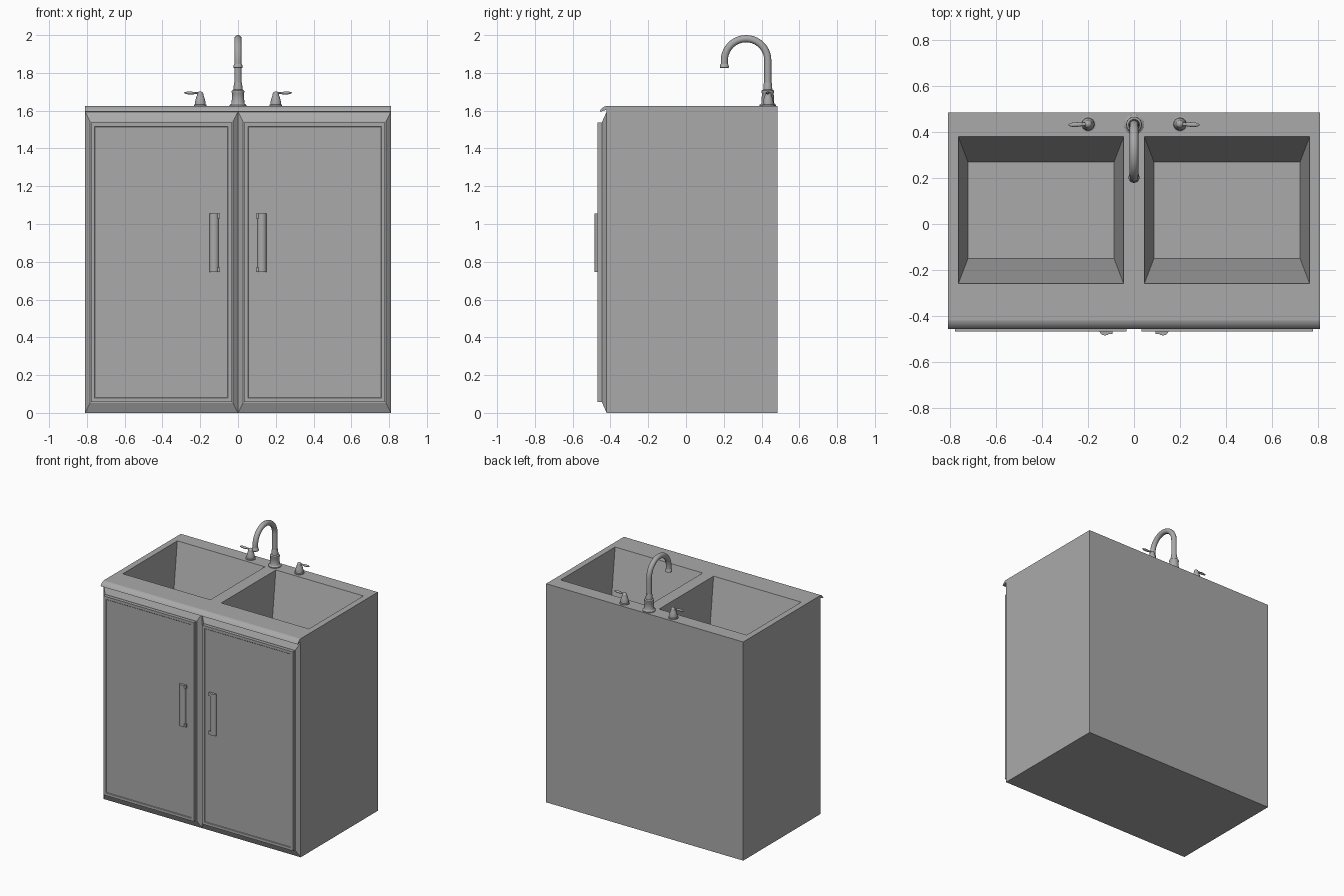
import bpy, bmesh, math
from mathutils import Matrix, Vector

cube = bpy.data.objects.get("Cube")
if cube:
    bpy.data.objects.remove(cube, do_unlink=True)

grey = bpy.data.materials.new("plain grey")
grey.use_nodes = True
GREY = (0.40, 0.40, 0.40, 1)
grey.diffuse_color = GREY
grey.node_tree.nodes["Principled BSDF"].inputs["Base Color"].default_value = GREY


def finish(name, bm, smooth=None):
    bmesh.ops.recalc_face_normals(bm, faces=bm.faces)
    mesh = bpy.data.meshes.new(name)
    bm.to_mesh(mesh)
    bm.free()
    mesh.materials.append(grey)
    obj = bpy.data.objects.new(name, mesh)
    bpy.context.collection.objects.link(obj)
    if smooth:
        bpy.ops.object.select_all(action='DESELECT')
        obj.select_set(True)
        bpy.context.view_layer.objects.active = obj
        bpy.ops.object.shade_smooth_by_angle(angle=math.radians(smooth))
    return obj


def loft(bm, rings):
    """Skin equal-sized closed rings and cap both ends."""
    loops = [[bm.verts.new(p) for p in ring] for ring in rings]
    n = len(loops[0])
    for a, b in zip(loops, loops[1:]):
        for i in range(n):
            j = (i + 1) % n
            bm.faces.new((a[i], a[j], b[j], b[i]))
    bm.faces.new(loops[0])
    bm.faces.new(loops[-1])


def panel(name, x0, x1, z0, z1, steps):
    """Stepped rectangular panel facing the front; steps are (x inset, z inset, y)."""
    bm = bmesh.new()
    loft(bm, [[(x0 + i, y, z0 + k), (x1 - i, y, z0 + k),
               (x1 - i, y, z1 - k), (x0 + i, y, z1 - k)] for i, k, y in steps])
    return finish(name, bm)


def lathe(name, x, y, profile, sides=24):
    """Turned part about a vertical axis; profile is (radius, z)."""
    bm = bmesh.new()
    turn = [2 * math.pi * s / sides for s in range(sides)]
    loft(bm, [[(x + r * math.cos(t), y + r * math.sin(t), z) for t in turn]
              for r, z in profile])
    return finish(name, bm, 40)


def sweep(name, points, radii, flat=1.0, sides=16):
    """Tube through points, with a radius at each; flat squashes it vertically."""
    bm = bmesh.new()
    pts = [Vector(p) for p in points]
    rings = []
    for i, p in enumerate(pts):
        d = (pts[min(i + 1, len(pts) - 1)] - pts[max(i - 1, 0)]).normalized()
        # A fixed side vector keeps the rings from twisting
        ref = Vector((1, 0, 0)) if abs(d.x) < 0.5 else Vector((0, 1, 0))
        side = (ref - d * ref.dot(d)).normalized()
        up = d.cross(side)
        rings.append([p + radii[i] * (side * math.cos(2 * math.pi * s / sides)
                      + up * flat * math.sin(2 * math.pi * s / sides))
                      for s in range(sides)])
    loft(bm, rings)
    return finish(name, bm, 50)


W, BACK, FRONT, TOP = 0.81, 0.485, -0.42, 1.625
DEPTH = 0.40

# Cabinet body with two tapered basins sunk into its top
bm = bmesh.new()
xs = [-W, -0.765, -0.045, 0.045, 0.765, W]
ys = [FRONT, -0.26, 0.38, BACK]
grid = [[bm.verts.new((x, y, TOP)) for x in xs] for y in ys]
basins = []
for r in range(3):
    for c in range(5):
        f = bm.faces.new((grid[r][c], grid[r][c + 1], grid[r + 1][c + 1], grid[r + 1][c]))
        if r == 1 and c in (1, 3):
            basins.append(f)
rim = [e for e in bm.edges if e.is_boundary]
for f in basins:
    mid = f.calc_center_median()
    walls = bmesh.ops.extrude_face_region(bm, geom=[f])
    floor = [v for v in walls["geom"] if isinstance(v, bmesh.types.BMVert)]
    for v in floor:
        v.co.x -= math.copysign(0.042, v.co.x - mid.x)
        v.co.y -= math.copysign(0.11, v.co.y - mid.y)
        v.co.z -= DEPTH
    if f.is_valid:
        bm.faces.remove(f)
skirt = bmesh.ops.extrude_edge_only(bm, edges=rim)
for v in skirt["geom"]:
    if isinstance(v, bmesh.types.BMVert):
        v.co.z = 0
bmesh.ops.holes_fill(bm, edges=[e for e in bm.edges if e.is_boundary], sides=0)
finish("cabinet_body", bm)

# Rounded overhanging lip along the front of the top
lip = [(FRONT, TOP), (-0.432, 1.622), (-0.443, 1.614), (-0.452, 1.605),
       (-0.457, 1.596), (-0.452, 1.594), (FRONT, 1.606)]
bm = bmesh.new()
loft(bm, [[(x, y, z) for y, z in lip] for x in (-W, W)])
finish("counter_lip", bm, 35)

for side, label in ((-1, "right"), (1, "left")):
    def span(a, b):
        return sorted((side * a, side * b))

    # Chamfered door surround
    panel(label + "_door_frame", *span(0, W), 0, 1.595,
          [(0, 0, FRONT), (0.027, 0.053, -0.444)])

    # Door with a fine stepped border
    panel(label + "_door", *span(0.033, 0.779), 0.058, 1.537,
          [(0, 0, -0.43), (0, 0, -0.469), (0.02, 0.02, -0.469), (0.023, 0.023, -0.466)])

    # Half-round pull with a tab at each end
    bm = bmesh.new()
    arc = [math.pi * i / 12 for i in range(13)]
    loft(bm, [[(side * 0.126 + 0.024 * math.cos(t), -0.466 - 0.019 * math.sin(t), z)
               for t in arc] for z in (0.745, 1.055)])
    finish(label + "_door_pull", bm, 40)
    for end, z in (("lower", 0.745), ("upper", 1.03)):
        panel(f"{label}_pull_{end}_tab", *span(0.094, 0.112), z, z + 0.025,
              [(0, 0, -0.46), (0, 0, -0.478)])

    # Tap: flared base and leaf-shaped lever
    x, y = side * 0.2, 0.435
    lathe(label + "_tap_base", x, y,
          [(0.034, TOP), (0.034, 1.631), (0.028, 1.633), (0.027, 1.65), (0.021, 1.672),
           (0.017, 1.682), (0.017, 1.688), (0.013, 1.697), (0.005, 1.702)])
    steps = [(-0.014, 0.004), (0, 0.008), (0.025, 0.007), (0.045, 0.010),
             (0.065, 0.010), (0.08, 0.006), (0.086, 0.002)]
    sweep(label + "_tap_lever", [(x + side * d, y - 0.04 * d, 1.692 + 0.03 * d) for d, r in steps],
          [r for d, r in steps], flat=0.75)

# Faucet: stepped base, gooseneck and spout tip
FY = 0.433
lathe("faucet_base", 0, FY,
      [(0.044, TOP), (0.044, 1.631), (0.036, 1.636), (0.034, 1.64), (0.031, 1.692),
       (0.034, 1.697), (0.033, 1.706), (0.024, 1.712), (0.022, 1.74), (0.02, 1.75)])
R, CZ = 0.115, 1.866
path = [(0, FY, 1.70), (0, FY, 1.78)]
path += [(0, FY - R + R * math.cos(math.pi * i / 20), CZ + R * math.sin(math.pi * i / 20))
         for i in range(21)]
path.append((0, FY - 2 * R, 1.84))
sweep("faucet_neck", path, [0.019] * len(path))
lathe("faucet_tip", 0, FY - 2 * R,
      [(0.021, 1.825), (0.024, 1.828), (0.023, 1.842), (0.019, 1.848)])
